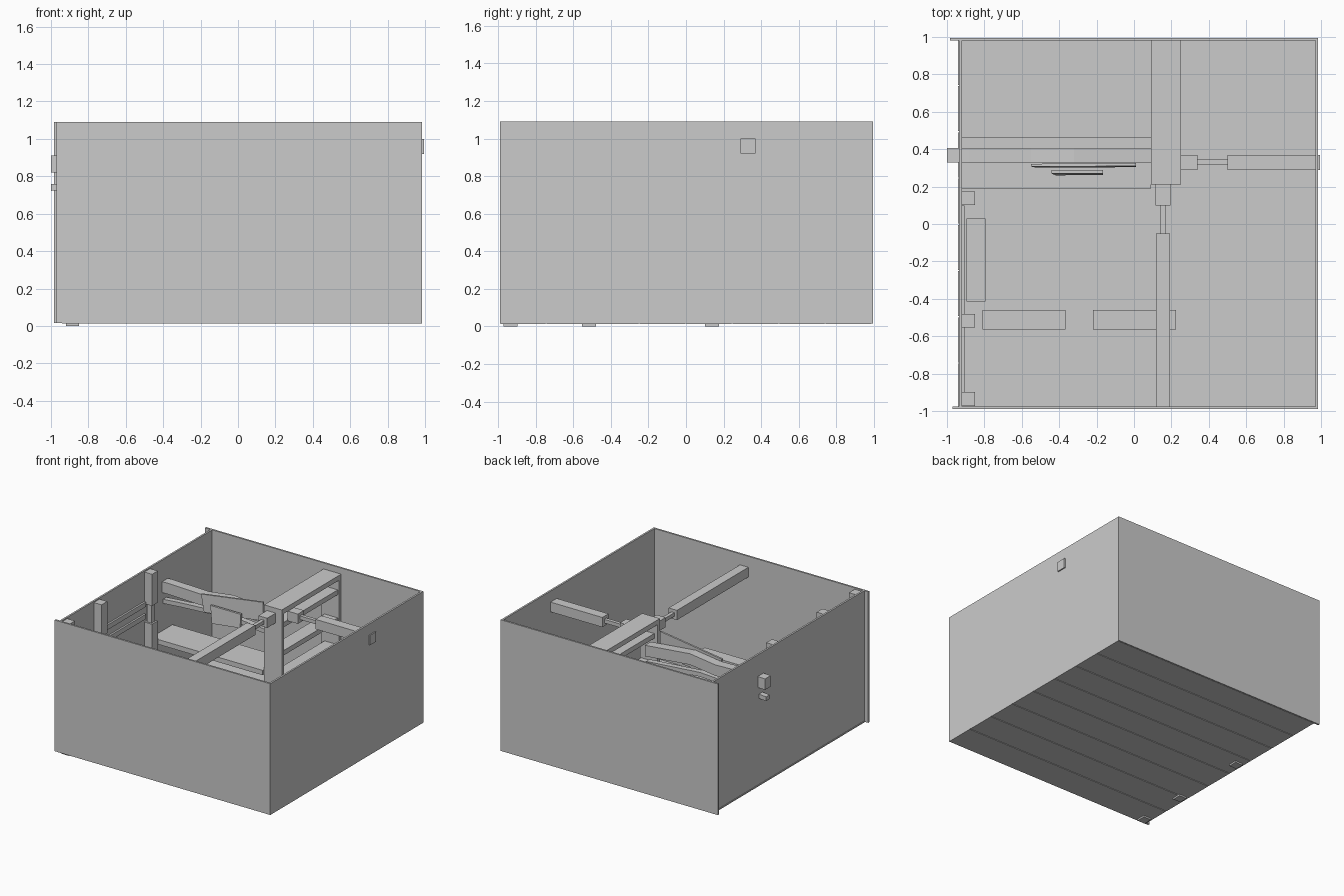
import bpy
import bmesh

cube = bpy.data.objects.get("Cube")
if cube:
    bpy.data.objects.remove(cube, do_unlink=True)

grey = bpy.data.materials.new("plain_grey")
grey.use_nodes = True
grey.diffuse_color = (0.6, 0.6, 0.6, 1)
grey.node_tree.nodes["Principled BSDF"].inputs["Base Color"].default_value = (0.6, 0.6, 0.6, 1)


def finish(name, bm):
    bmesh.ops.recalc_face_normals(bm, faces=bm.faces)
    mesh = bpy.data.meshes.new(name)
    bm.to_mesh(mesh)
    bm.free()
    mesh.materials.append(grey)
    obj = bpy.data.objects.new(name, mesh)
    bpy.context.scene.collection.objects.link(obj)
    return obj


def box(name, x, y, z):
    """Box from three (low, high) ranges."""
    bm = bmesh.new()
    bmesh.ops.create_cube(bm, size=1)
    for v in bm.verts:
        v.co = [r[0] if c < 0 else r[1] for c, r in zip(v.co, (x, y, z))]
    return finish(name, bm)


def plate(name, profile, y, lean=0):
    """Profile in x and z, extruded along y; lean shifts the lower edge."""
    bm = bmesh.new()
    top = max(p[1] for p in profile)
    rings = [[bm.verts.new((px, py + lean * (top - pz), pz)) for px, pz in profile] for py in y]
    bm.faces.new(rings[0])
    bm.faces.new(rings[1][::-1])
    n = len(profile)
    for i in range(n):
        j = (i + 1) % n
        bm.faces.new((rings[0][i], rings[0][j], rings[1][j], rings[1][i]))
    return finish(name, bm)


def arm(name, path, thick, y):
    """Bent bar following a centre line in x and z."""
    h = thick / 2
    upper = [(x, z + h) for x, z in path]
    lower = [(x, z - h) for x, z in reversed(path)]
    return plate(name, upper + lower, y)


# Outer walls
WALL_Z = (0.015, 1.09)
box("front_wall", (-0.97, 0.985), (-0.99, -0.975), WALL_Z)
box("back_wall", (-0.985, 0.985), (0.98, 0.995), WALL_Z)
box("left_wall", (0.97, 0.985), (-0.985, 0.99), WALL_Z)
box("right_wall", (-0.935, -0.92), (-0.985, 0.99), WALL_Z)

# Floor sheet with planks beneath
box("floor", (-0.935, 0.98), (-0.985, 0.99), (0.022, 0.03))
for i in range(8):
    y = -0.988 + i * 0.2475
    box(f"floor_plank_{i + 1}", (-0.94, 0.985), (y, y + 0.241), (0.013, 0.023))

# Wall posts with a narrow neck
for i, y in enumerate((-0.935, -0.517, 0.138)):
    box(f"post_upper_{i + 1}", (-0.92, -0.85), (y - 0.037, y + 0.037), (0.82, 1.08))
    box(f"post_neck_{i + 1}", (-0.905, -0.865), (y - 0.022, y + 0.022), (0.66, 0.83))
    box(f"post_lower_{i + 1}", (-0.92, -0.85), (y - 0.037, y + 0.037), (0, 0.67))

# Rails between the posts
for i, (y0, y1) in enumerate(((-0.90, -0.55), (-0.48, 0.10))):
    for j, z in enumerate((0.72, 0.82)):
        box(f"wall_rail_{i + 1}_{j + 1}", (-0.92, -0.905), (y0, y1), (z - 0.02, z + 0.02))

# Low benches
box("side_bench", (-0.895, -0.795), (-0.415, 0.03), (0.43, 0.47))
for i, x in enumerate((-0.81, -0.22)):
    box(f"front_bench_{i + 1}", (x, x + 0.445), (-0.565, -0.46), (0.43, 0.47))

# Open shelf frame
box("frame_top", (0.09, 0.25), (0.21, 0.98), (1.0, 1.04))
for i, y in enumerate((0.21, 0.95)):
    box(f"frame_upright_{i + 1}", (0.09, 0.25), (y, y + 0.03), (0.03, 1.01))
for i, z in enumerate((0.22, 0.45, 0.67, 0.90)):
    box(f"frame_shelf_{i + 1}", (0.12, 0.24), (0.235, 0.955), (z - 0.02, z + 0.02))

# Stepped beams running from the frame to the front and left walls
BEAM_Z, NECK_Z = (0.92, 1.0), (0.945, 0.975)
box("front_beam", (0.117, 0.193), (-0.98, -0.05), BEAM_Z)
box("front_beam_neck", (0.14, 0.168), (-0.06, 0.11), NECK_Z)
box("front_beam_end", (0.115, 0.195), (0.10, 0.215), BEAM_Z)
box("left_beam", (0.50, 0.995), (0.29, 0.37), BEAM_Z)
box("left_beam_neck", (0.33, 0.51), (0.317, 0.345), NECK_Z)
box("left_beam_end", (0.245, 0.34), (0.29, 0.37), BEAM_Z)

# Bent arms that pass through the right wall
arm("upper_arm", [(-1, 0.865), (-0.88, 0.87), (-0.55, 0.86), (-0.32, 0.89), (0.09, 0.85)],
    0.09, (0.33, 0.405))
arm("lower_arm", [(-1, 0.74), (-0.75, 0.76), (-0.4, 0.78), (0.09, 0.74)], 0.035, (0.345, 0.39))

# Hanging blades
plate("large_blade", [(-0.55, 0.92), (0.01, 1.0), (0.01, 0.85), (-0.52, 0.78)], (0.31, 0.325), -0.04)
plate("small_blade", [(-0.44, 0.87), (-0.165, 0.87), (-0.165, 0.76), (-0.42, 0.73)], (0.27, 0.288), -0.07)

# Wide slab between the frame and the right wall
box("slab", (-0.92, 0.09), (0.19, 0.465), (0.47, 0.51))
